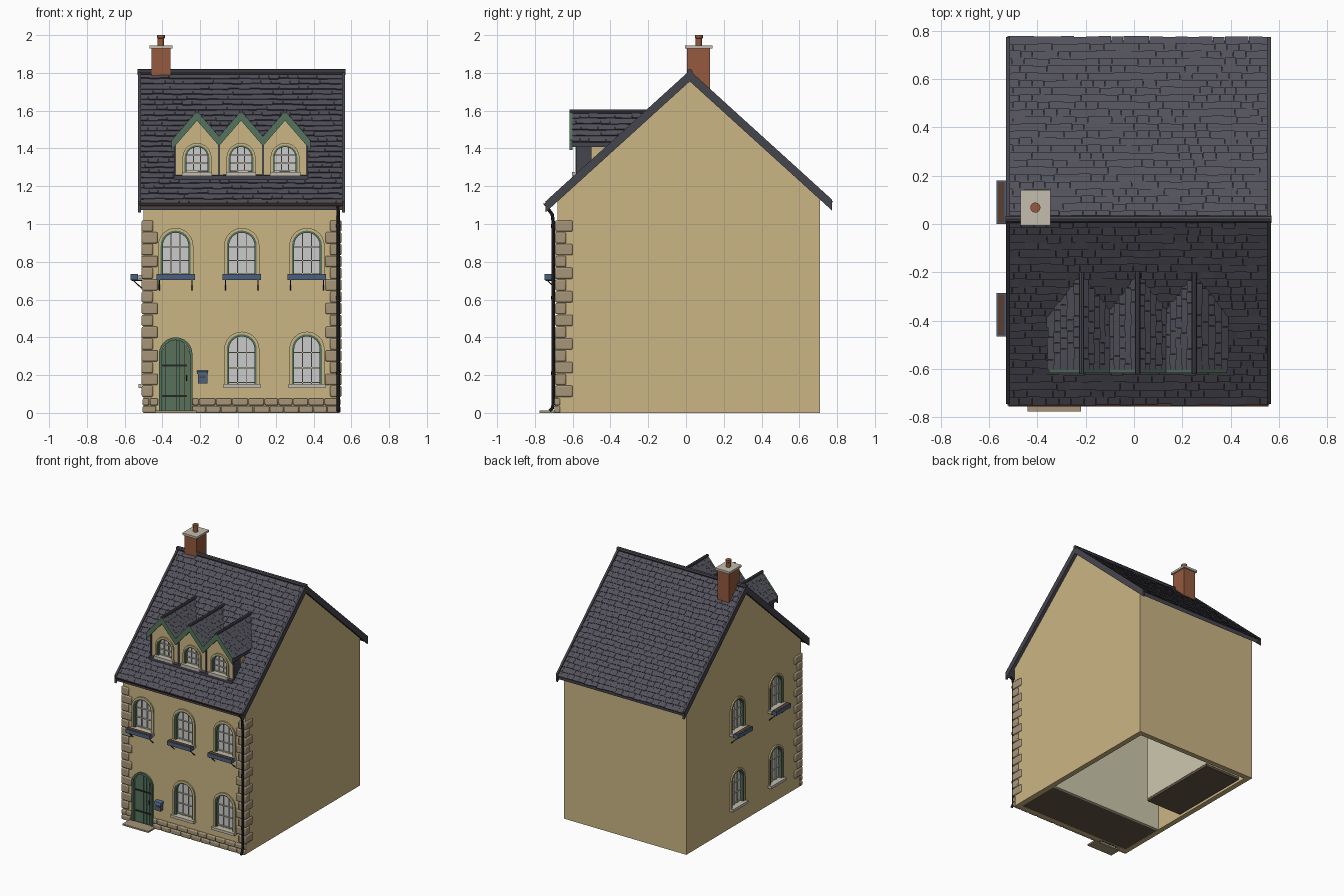
import bpy, bmesh, math, random
from mathutils import Vector, Matrix

if "Cube" in bpy.data.objects:
    bpy.data.objects.remove(bpy.data.objects["Cube"])

random.seed(4)
COL = dict(wall=(.60, .47, .23), slate=(.085, .083, .105), lead=(.06, .06, .075), green=(.09, .17, .11),
           glass=(.55, .56, .57), cream=(.62, .58, .42), blue=(.07, .12, .21), brown=(.10, .05, .03),
           stone=(.38, .30, .19), brick=(.30, .10, .05), iron=(.02, .02, .02), floor=(.13, .09, .06), cap=(.55, .51, .42))
MATS = {}
for k, c in COL.items():
    MATS[k] = bpy.data.materials.new(k)
    MATS[k].diffuse_color = (*c, 1)
parts = {}
I = Matrix.Identity(4)
T = Matrix.Translation


def loft(name, mat, rings, M=I):
    """Skin a list of equal rings and cap both ends, adding to the named part."""
    bm = parts.setdefault(name, (bmesh.new(), mat))[0]
    vs = [[bm.verts.new(M @ Vector(p)) for p in r] for r in rings]
    fs = [bm.faces.new(vs[0]), bm.faces.new(vs[-1][::-1])]
    n = len(vs[0])
    for a, b in zip(vs, vs[1:]):
        fs += [bm.faces.new((a[i], a[(i + 1) % n], b[(i + 1) % n], b[i])) for i in range(n)]
    bmesh.ops.recalc_face_normals(bm, faces=fs)


def prism(name, mat, pts, a, b, axis='y', M=I):
    f = (lambda p, t: (p[0], t, p[1])) if axis == 'y' else (lambda p, t: (t, p[0], p[1]))
    loft(name, mat, [[f(p, t) for p in pts] for t in (a, b)], M)


def box(name, mat, x0, x1, y0, y1, z0, z1, M=I):
    prism(name, mat, [(x0, z0), (x1, z0), (x1, z1), (x0, z1)], y0, y1, 'y', M)


def tube(name, mat, pts, r, M=I):
    """Round bar along a polyline."""
    pts = [M @ Vector(p) for p in pts]
    rings = []
    for i, p in enumerate(pts):
        d = (pts[min(i + 1, len(pts) - 1)] - pts[max(i - 1, 0)]).normalized()
        q = Vector((0, 0, 1)).rotation_difference(d)
        rings.append([p + q @ Vector((r * math.cos(a), r * math.sin(a), 0)) for a in [k * math.pi / 4 for k in range(8)]])
    loft(name, mat, rings)


def arch(w, h, n=12):
    r = w / 2
    return [(-r, 0)] + [(-r * math.cos(math.pi * i / n), h - r + r * math.sin(math.pi * i / n)) for i in range(n + 1)] + [(r, 0)]


def band(name, mat, w0, h0, w1, h1, y0, y1, M):
    loft(name, mat, [[(a, y0, b), (c, y0, d), (c, y1, d), (a, y1, b)]
                     for (a, b), (c, d) in zip(arch(w0, h0), arch(w1, h1))], M)


def window(M, w, h, sill=True):
    """Recessed arched window; local -y points out of the wall."""
    t = w * .09
    prism('cutter', 'wall', arch(w, h), -.05, .03, 'y', M)
    band('window_surrounds', 'wall', w + 2 * t, h + t, w, h, -.01, .005, M)
    band('window_frames', 'green', w, h, w - 1.6 * t, h - .8 * t, -.004, .028, M)
    prism('window_glass', 'glass', arch(w - t, h - t / 2), .02, .029, 'y', M)
    for s in (-1, 1):
        x = s * w * .15
        box('window_bars', 'cream', x - .0025, x + .0025, .012, .022, 0, h - w * .1, M)
    for f in (.05, .34, .64):
        box('window_bars', 'cream', -w * .46, w * .46, .012, .022, h * f - .003, h * f + .003, M)
    if sill:
        e = w * .62
        box('window_sills', 'cap', -e, e, -.028, .02, -.016, .004, M)


def window_box(M, hw):
    """Planter on iron brackets below a window."""
    box('window_boxes', 'blue', -hw, hw, -.068, -.03, -.018, .012, M)
    box('planter_soil', 'brown', -hw + .006, hw - .006, -.062, -.036, .01, .0135, M)
    for s in (-1, 1):
        x = s * hw * .85
        tube('box_brackets', 'iron', [(x, .004, -.02), (x, -.065, -.02)], .003, M)
        tube('box_brackets', 'iron', [(x, .004, -.075), (x, -.055, -.02)], .003, M)


def slates(name, O, D, A, length, width, rows, cw):
    """Overlapping courses; D runs down the slope, A across it."""
    O, D, A = Vector(O), Vector(D).normalized(), Vector(A)
    N = D.cross(A)
    N = N if N.z > 0 else -N
    e = length / rows
    for r in range(rows):
        x = -cw / 2 if r % 2 else 0
        while x < width - .004:
            x2 = x + cw * random.uniform(.9, 1.1)
            a, b = max(x, 0) + .0006, min(x2, width) - .0006
            d1 = (r + 1) * e + random.uniform(-.004, .003)
            lift = random.uniform(.008, .011)
            if b > a:
                P = lambda u, d, n: O + A * u + D * d + N * n
                loft(name, 'slate', [[P(u, r * e - .006, -.004), P(u, d1, lift - .006), P(u, d1, lift), P(u, r * e - .006, .002)]
                                     for u in (a, b)])
            x = x2


# walls: hollow gabled shell, open below
WX0, WX1, WY0, WY1 = -.5, .538, -.68, .71
prism('house_walls', 'wall', [(WY0, 0), (WY1, 0), (WY1, 1.135), (.02, 1.765), (WY0, 1.126)], WX0, WX1, 'x')
box('cutter', 'wall', WX0 + .04, WX1 - .04, WY0 + .04, WY1 - .04, -.1, 1.08)

# windows on the front and left faces
for cx in (-.33, .02, .365):
    window(T((cx, WY0, .725)), .158, .24)
    window_box(T((cx, WY0, .722)), .102)
    if cx > 0:
        window(T((cx, WY0, .148)), .158, .268)
for cy in (.09, -.375):
    R = Matrix.Rotation(-math.pi / 2, 4, 'Z')
    window(T((WX0, cy, .725)) @ R, .15, .24)
    window_box(T((WX0, cy, .722)) @ R, .09)
    window(T((WX0, cy, .148)) @ R, .15, .268)

# door
MD, dw, dh = T((-.33, WY0, 0)), .15, .385
prism('cutter', 'wall', [(-.075, -.05)] + arch(dw, dh)[1:-1] + [(.075, -.05)], -.05, .03, 'y', MD)
band('door_frame', 'green', .178, .4, dw, dh, -.014, .028, MD)
top = lambda x: dh - .075 + math.sqrt(max(.075 ** 2 - x * x, 0))
for i in range(6):
    a, b = -.075 + i * .025 + .001, -.075 + (i + 1) * .025 - .001
    prism('door_planks', 'green', [(a, .004), (b, .004), (b, top(b)), (a, top(a))], .008, .029, 'y', MD)
for z in (.09, .25):
    box('door_hinges', 'iron', -.072, .06, .003, .01, z - .005, z + .005, MD)
tube('door_handle', 'iron', [(.055, -.008, .17), (.055, -.008, .2)], .004, MD)
tube('door_handle', 'iron', [(.055, .01, .185), (.055, -.008, .185)], .003, MD)
box('door_step', 'stone', -.44, -.22, -.775, -.685, 0, .012)

# letter box
box('letter_box', 'blue', -.213, -.162, -.71, -.68, .155, .207)
prism('letter_box', 'blue', [(-.716, .205), (-.678, .205), (-.678, .225), (-.708, .217)], -.217, -.158, 'x')
box('letter_slot', 'brown', -.203, -.172, -.712, -.70, .185, .192)

# quoins on both front corners, plinth along the front
for s, cx in ((1, WX0), (-1, WX1)):
    for i in range(15):
        fx, fy = (.075, .045) if i % 2 else (.05, .08)
        z = .085 + i * .0625
        xs = sorted((cx - s * .01, cx + s * fx))
        box('quoins', 'stone', *xs, WY0 - .013, WY0 + fy, z, z + .059)
for x0, x1 in ((-.505, -.42), (-.24, .545)):
    for c in range(2):
        x = x0 - c * .04
        while x < x1 - .01:
            x2 = x + random.uniform(.07, .09)
            if min(x2, x1) - max(x, x0) > .015:
                box('plinth_stones', 'stone', max(x, x0), min(x2, x1) - .003, -.697, -.665, c * .04, c * .04 + .037)
            x = x2

# main roof: deck, slate courses, verge boards, ridge
RX0, RX1, RY, RZ, SL = -.525, .562, .02, 1.805, .908
def chevron(lo, hi, f=.762, b=.75):
    return [(RY - f, RZ - SL * f + hi), (RY, RZ + hi), (RY + b, RZ - SL * b + hi),
            (RY + b, RZ - SL * b + lo), (RY, RZ + lo), (RY - f, RZ - SL * f + lo)]
prism('roof_deck', 'lead', chevron(-.045, -.012, .755, .74), RX0, RX1, 'x')
for s, f in ((-1, .762), (1, .75)):
    slates('roof_slates', (RX0, RY, RZ - .012), (0, s, -SL), (1, 0, 0), f * math.hypot(1, SL), RX1 - RX0, 25, .052)
for x in (RX0 - .004, RX1 - .012):
    prism('verge_boards', 'lead', chevron(-.05, .008, .765, .753), x, x + .016, 'x')
tube('ridge_tiles', 'lead', [(RX0 - .006, RY, RZ), (RX1 + .006, RY, RZ)], .015)

# gutter and downpipe
arc = lambda r: [(-.738 + r * math.cos(a), 1.112 + r * math.sin(a)) for a in [math.pi + math.pi * k / 8 for k in range(9)]]
prism('gutter', 'brown', arc(.018) + arc(.014)[::-1], RX0 + .005, RX1 - .005, 'x')
tube('downpipe', 'iron', [(.53, -.735, 1.1), (.53, -.73, 1.08), (.53, -.708, 1.05), (.53, -.702, 1.0),
                          (.53, -.702, .05), (.53, -.708, .025), (.53, -.722, .01)], .009)
for z in (.2, .6, .98):
    tube('pipe_clips', 'iron', [(.53, -.702, z), (.53, -.702, z + .02)], .012)

# dormers
DS, DP = 1.15, 1.595
for i, cx in enumerate((-.217, .016, .249)):
    M = T((cx, 0, 0))
    prism('dormer_walls', 'wall', [(-.1145, 1.2), (.1145, 1.2), (.1145, 1.43), (0, 1.56), (-.1145, 1.43)], -.575, -.25, 'y', M)
    window(T((cx, -.575, 1.272)), .13, .145)
    for s in (-1, 1):
        hw = .135 if (i == 0 and s < 0) or (i == 2 and s > 0) else .1165
        slope = lambda hi, lo: [(0, DP + hi), (s * hw, DP - DS * hw + hi), (s * hw, DP - DS * hw + lo), (0, DP + lo)]
        prism('dormer_decks', 'lead', slope(-.008, -.032), -.605, -.22, 'y', M)
        prism('dormer_bargeboards', 'green', slope(.004, -.048), -.616, -.602, 'y', M)
        slates('dormer_slates', (cx, -.605, DP - .008), (s, 0, -DS), (0, 1, 0), hw * math.hypot(1, DS), .385, 5, .045)
    tube('dormer_ridges', 'lead', [(cx, -.618, DP), (cx, -.195, DP)], .011)
for x in (-.3335, -.1005, .1325, .3655):
    box('dormer_flashing', 'lead', x - .006, x + .006, -.582, -.5, 1.24, 1.44)
box('dormer_flashing', 'lead', -.338, .37, -.6, -.57, 1.222, 1.258)

# chimney
box('chimney_stack', 'brick', -.457, -.358, .005, .128, 1.65, 1.932)
box('chimney_cap', 'cap', -.469, -.346, -.006, .14, 1.93, 1.946)
loft('chimney_pot', 'brick', [[(-.408 + r * math.cos(a), .068 + r * math.sin(a), z) for a in [k * math.pi / 8 for k in range(16)]]
                              for r, z in ((.017, 1.94), (.017, 1.982), (.021, 1.985), (.021, 2.0))])

# rooms seen through the open base
box('front_floor', 'floor', -.46, .498, -.64, -.3, .002, .02)
box('partition_wall', 'cream', -.46, .498, -.3, -.28, .002, 1.08)
box('inner_cupboard', 'cream', -.45, -.15, -.03, .62, .03, .6)
box('cupboard_base', 'floor', -.45, -.15, -.03, .62, .01, .028)

# turn every part into an object
objs = {}
for name, (bm, mat) in parts.items():
    me = bpy.data.meshes.new(name)
    bm.to_mesh(me)
    bm.free()
    me.materials.append(MATS[mat])
    ob = objs[name] = bpy.data.objects.new(name, me)
    bpy.context.collection.objects.link(ob)
for name in ('house_walls', 'dormer_walls'):
    m = objs[name].modifiers.new('openings', 'BOOLEAN')
    m.operation, m.solver, m.object = 'DIFFERENCE', 'EXACT', objs['cutter']
    bpy.context.view_layer.objects.active = objs[name]
    bpy.ops.object.modifier_apply(modifier='openings')
bpy.data.objects.remove(objs.pop('cutter'))
for name in ('quoins', 'plinth_stones'):
    m = objs[name].modifiers.new('worn_edges', 'BEVEL')
    m.width, m.segments = .007, 2
for ob in objs.values():
    ob.select_set(True)
bpy.context.view_layer.objects.active = objs['house_walls']
bpy.ops.object.shade_smooth_by_angle(angle=math.radians(40))

for m in bpy.data.materials:
    if m.users and not m.is_grease_pencil:
        m.use_nodes = True
        m.node_tree.nodes["Principled BSDF"].inputs["Base Color"].default_value = m.diffuse_color
